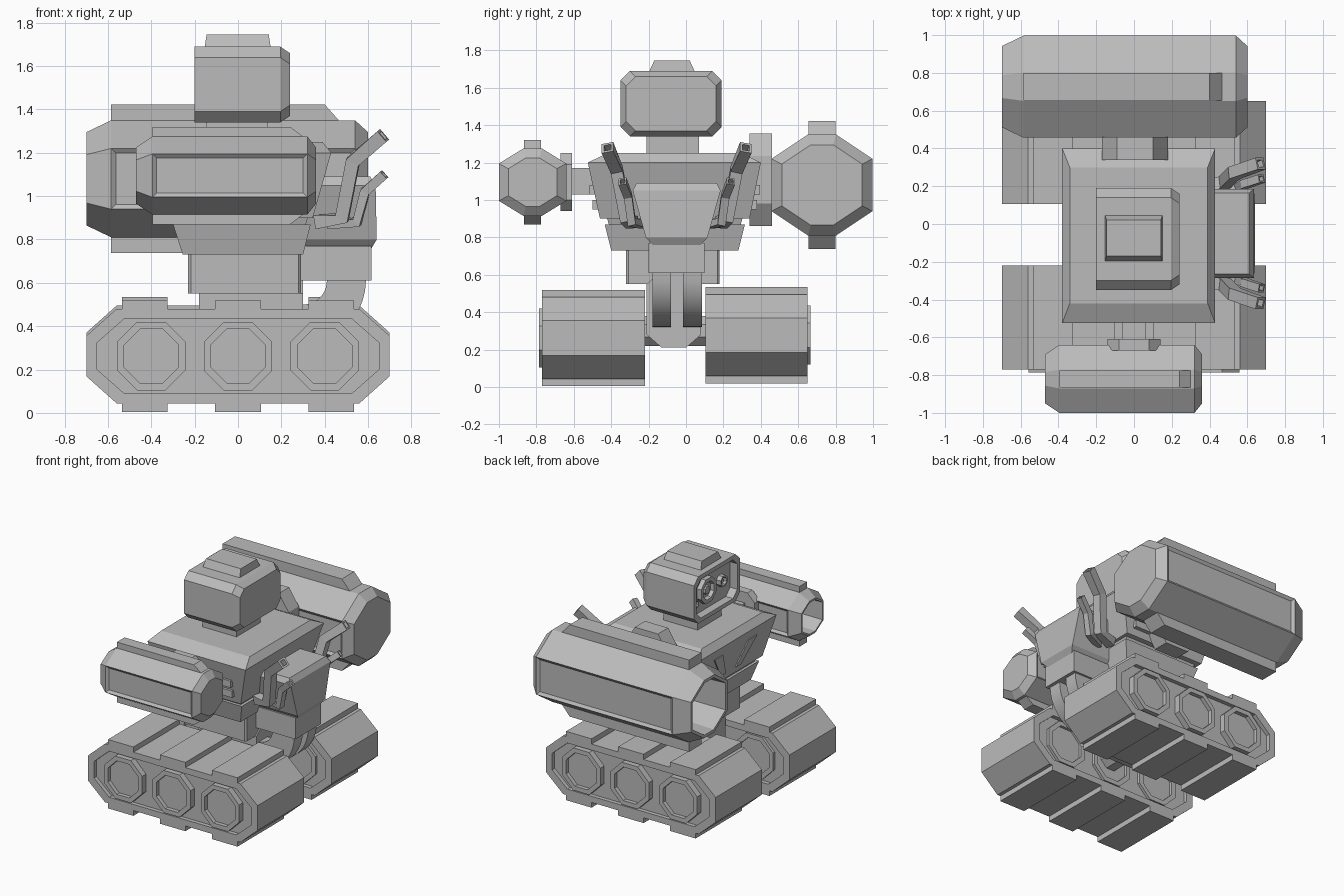
import bpy, bmesh, math
from mathutils import Vector

cube = bpy.data.objects.get("Cube")
if cube:
    bpy.data.objects.remove(cube, do_unlink=True)

grey = bpy.data.materials.new("plain_grey")
grey.use_nodes = True
colour = (0.5, 0.5, 0.5, 1)
grey.diffuse_color = colour
grey.node_tree.nodes["Principled BSDF"].inputs["Base Color"].default_value = colour

MID = -0.06  # y of the body's own mirror plane


def finish(name, bm):
    bmesh.ops.recalc_face_normals(bm, faces=bm.faces)
    mesh = bpy.data.meshes.new(name)
    bm.to_mesh(mesh)
    bm.free()
    mesh.materials.append(grey)
    obj = bpy.data.objects.new(name, mesh)
    bpy.context.collection.objects.link(obj)
    return obj


def skin(rings):
    """Bridge point rings in order and cap both ends."""
    bm = bmesh.new()
    loops = [[bm.verts.new(p) for p in ring] for ring in rings]
    for a, b in zip(loops, loops[1:]):
        for i in range(len(a)):
            j = (i + 1) % len(a)
            bm.faces.new((a[i], a[j], b[j], b[i]))
    bm.faces.new(loops[0])
    bm.faces.new(loops[-1])
    bmesh.ops.recalc_face_normals(bm, faces=bm.faces)
    return bm


def ring(axis, pos, a0, a1, b0, b1, ca=0, cb=None):
    """Rectangle across an axis, with optional cut corners."""
    cb = ca if cb is None else cb
    if ca:
        flat = [(a0 + ca, b0), (a1 - ca, b0), (a1, b0 + cb), (a1, b1 - cb),
                (a1 - ca, b1), (a0 + ca, b1), (a0, b1 - cb), (a0, b0 + cb)]
    else:
        flat = [(a0, b0), (a1, b0), (a1, b1), (a0, b1)]
    place = {"x": lambda a, b: (pos, a, b), "y": lambda a, b: (a, pos, b),
             "z": lambda a, b: (a, b, pos)}[axis]
    return [place(a, b) for a, b in flat]


def loft(name, axis, *specs):
    return finish(name, skin([ring(axis, *s) for s in specs]))


def box(name, x0, x1, y0, y1, z0, z1):
    return loft(name, "z", (z0, x0, x1, y0, y1), (z1, x0, x1, y0, y1))


def octagon(pos, ca, cb, r):
    return (pos, ca - r, ca + r, cb - r, cb + r, r * 0.586)


def prism(name, pts, y0, y1):
    return finish(name, skin([[(x, y, z) for x, z in pts] for y in (y0, y1)]))


# Tracks: rimmed octagonal body, tread pads and recessed wheels
def track(label, y0, y1, lift, outer):
    zc = 0.262 + lift

    def body(y, hx, hz, cx, cz):
        return (y, -hx, hx, zc - hz, zc + hz, cx, cz)
    rim, lip = (0.7, 0.218, 0.14, 0.125), (0.65, 0.172, 0.125, 0.11)
    loft(label + "_track", "y", body(y0 + 0.03, *lip), body(y0, *lip), body(y0, *rim),
         body(y1, *rim), body(y1, *lip), body(y1 - 0.03, *lip))
    for n, x in enumerate((-0.43, 0, 0.43)):
        for side in (-1, 1):
            z = sorted((zc + side * 0.2, zc + side * 0.257))
            box(f"{label}_tread_pad_{n}", x - 0.105, x + 0.105, y0, y1, *z)
    ya, yb = (y0 - 0.015, y1 - 0.01) if outer < 0 else (y0 + 0.01, y1 + 0.015)
    for n, x in enumerate((-0.4, 0, 0.4)):
        loft(f"{label}_wheel_{n}", "y", *[octagon(y, x, zc, r) for y, r in (
            (ya + 0.03, 0.125), (ya, 0.125), (ya, 0.158),
            (yb, 0.158), (yb, 0.125), (yb - 0.03, 0.125))])


track("front", -0.77, -0.22, 0, -1)
track("back", 0.105, 0.65, 0.015, 1)

# Chassis and waist
loft("chassis", "x", (-0.18, -0.21, 0.08, 0.21, 0.62, 0.08, 0.07),
     (0.3, -0.21, 0.08, 0.21, 0.62, 0.08, 0.07))
loft("axle", "y", octagon(-0.26, 0, 0.3, 0.08), octagon(0.15, 0, 0.3, 0.08))
loft("waist", "z", (0.55, -0.23, 0.29, -0.32, 0.18, 0.012),
     (0.75, -0.23, 0.29, -0.32, 0.18, 0.012))

# Torso: tapered chest, recessed seam and belly
loft("belly", "z", (0.73, -0.255, 0.3, -0.4, 0.28),
     (0.87, -0.3, 0.335, -0.435, 0.315))
loft("seam", "z", (0.86, -0.28, 0.31, -0.41, 0.29), (0.93, -0.28, 0.33, -0.43, 0.31))
loft("chest", "z", (0.9, -0.31, 0.345, -0.46, 0.34),
     (1.2, -0.38, 0.43, -0.525, 0.4), (1.25, -0.34, 0.39, -0.42, 0.3))

# Chest vents on the face side, ribs on the flanks
for s in (-1, 1):
    lo, hi = MID + s * 0.09, MID + s * 0.2
    loft("chest_vent", "z", (0.95, -0.33, -0.315, lo - 0.03, lo + 0.03),
         (1.13, -0.372, -0.35, hi - 0.05, hi + 0.05))
    for z in (0.95, 1.03):
        y = MID + s * (0.42 + (z - 0.95) * 0.2)
        box("flank_rib", 0.08, 0.3, y - 0.02, y + 0.02, z, z + 0.05)

# Neck and head with a sunken face
box("neck", -0.145, 0.135, -0.21, 0.07, 1.23, 1.36)


def head_ring(x, inset):
    return (x, -0.35 + inset, 0.19 - inset, 1.34 + inset, 1.69 - inset, 0.05)


loft("head", "x", head_ring(-0.14, 0.03), head_ring(-0.2, 0.03), head_ring(-0.2, 0),
     head_ring(0.195, 0), head_ring(0.24, 0.03))
loft("head_cap", "z", (1.68, -0.155, 0.152, -0.2, 0.05),
     (1.745, -0.145, 0.142, -0.17, 0.02))
for name, y, z, r in (("main_lens", -0.02, 1.52, 0.09), ("left_lens", 0.125, 1.47, 0.03),
                      ("right_lens", -0.2, 1.52, 0.04)):
    loft(name, "x", *[octagon(x, y, z, k * r) for x, k in (
        (-0.12, 1), (-0.175, 1), (-0.175, 0.7), (-0.15, 0.6), (-0.15, 0.35), (-0.165, 0.3))])


# Arm cannons: hollow eight-sided barrels with sunken side panels
def cannon(label, yc, zc, r, flat_y, flat_z, ends, end_r, panel, pad, pad_y):
    def section(x, k):
        h = r * k
        return (x, yc - h, yc + h, zc - h, zc + h, (r - flat_y) * k, (r - flat_z) * k)
    tip, front, rear, tail = ends
    k = end_r / r
    specs = [section(tip + 0.28, k * 0.85), section(tip, k * 0.9), section(tip, k),
             section(front, 1), section(rear, 1), section(tail, k)]
    bm = skin([ring("x", *s) for s in specs])
    sides = [f for f in bm.faces if abs(f.normal.y) > 0.99
             and abs(f.calc_center_median().y - yc) > r * 0.95]
    bmesh.ops.inset_individual(bm, faces=sides, thickness=panel, depth=-0.015)
    finish(label + "_cannon", bm)
    height, x_top, x_base = pad
    for s in (-1, 1):
        za, zb = zc + s * (r - 0.03), zc + s * (r + height)
        zm = zc + s * r
        prism(label + "_cannon_ridge",
              [(front, za), (front, zb), (x_top, zb), (x_base, zm), (x_base, za)],
              yc - pad_y, yc + pad_y)


cannon("small", -0.82, 1.095, 0.18, 0.05, 0.1, (-0.47, -0.395, 0.32, 0.36), 0.13,
       0.027, (0.045, 0.24, 0.3), 0.045)
cannon("large", 0.727, 1.08, 0.27, 0.075, 0.14, (-0.7, -0.585, 0.54, 0.6), 0.215,
       0.03, (0.073, 0.4, 0.465), 0.073)

# Shoulder joints
box("small_shoulder_rod", -0.06, 0.06, -0.63, -0.4, 1.03, 1.17)
loft("small_shoulder_plate", "y", (-0.67, -0.14, 0.14, 0.94, 1.25, 0.06),
     (-0.61, -0.14, 0.14, 0.94, 1.25, 0.06))
box("large_shoulder_rod", -0.1, 0.1, 0.3, 0.5, 0.95, 1.2)
loft("large_shoulder_plate", "y", (0.34, -0.17, 0.18, 0.86, 1.355, 0.08, 0.12),
     (0.46, -0.17, 0.18, 0.86, 1.355, 0.08, 0.12))

# Backpack with a lower block and two curved hoses
loft("backpack", "z", (0.75, 0.28, 0.61, -0.17, 0.07), (0.8, 0.28, 0.64, -0.215, 0.115),
     (1.05, 0.28, 0.635, -0.285, 0.185), (1.09, 0.28, 0.61, -0.265, 0.165))
box("backpack_base", 0.28, 0.615, -0.2, 0.1, 0.61, 0.77)
arc = [math.radians(a) for a in range(0, -91, -9)]
hose = [(0.3 + 0.29 * math.cos(a), 0.61 + 0.29 * math.sin(a)) for a in arc]
hose += [(0.3 + 0.11 * math.cos(a), 0.61 + 0.11 * math.sin(a)) for a in reversed(arc)]
for y in (-0.13, 0.035):
    obj = prism("curved_hose", hose, y - 0.05, y + 0.05)
    bpy.context.view_layer.objects.active = obj
    obj.select_set(True)
    bpy.ops.object.shade_smooth_by_angle(angle=math.radians(30))
    obj.select_set(False)


# Square exhaust pipes with hollow tips, mirrored on both sides
def pipe(name, path, w):
    pts = [Vector(p) for p in path]
    rings = []
    for i, p in enumerate(pts):
        t = (pts[min(i + 1, len(pts) - 1)] - pts[max(i - 1, 0)]).normalized()
        u = t.cross(Vector((0, 1, 0))).normalized()
        v = t.cross(u)
        rings.append([p + (u * a + v * b) * w for a, b in ((-1, -1), (1, -1), (1, 1), (-1, 1))])
    centre = pts[-1]
    mouth = [centre + (q - centre) * 0.6 for q in rings[-1]]
    rings += [mouth, [q - t * 0.05 for q in mouth]]
    finish(name, skin(rings))


for s in (-1, 1):
    for name, w, path in (
            ("tall_exhaust", 0.032, ((0.36, 0.24, 0.88), (0.48, 0.27, 0.9),
                                     (0.53, 0.32, 1.16), (0.67, 0.37, 1.28))),
            ("short_exhaust", 0.022, ((0.42, 0.18, 0.87), (0.55, 0.24, 0.88),
                                      (0.585, 0.26, 1.02), (0.675, 0.29, 1.1)))):
        pipe(name, [(x, MID + 0.01 + s * y, z) for x, y, z in path], w)
